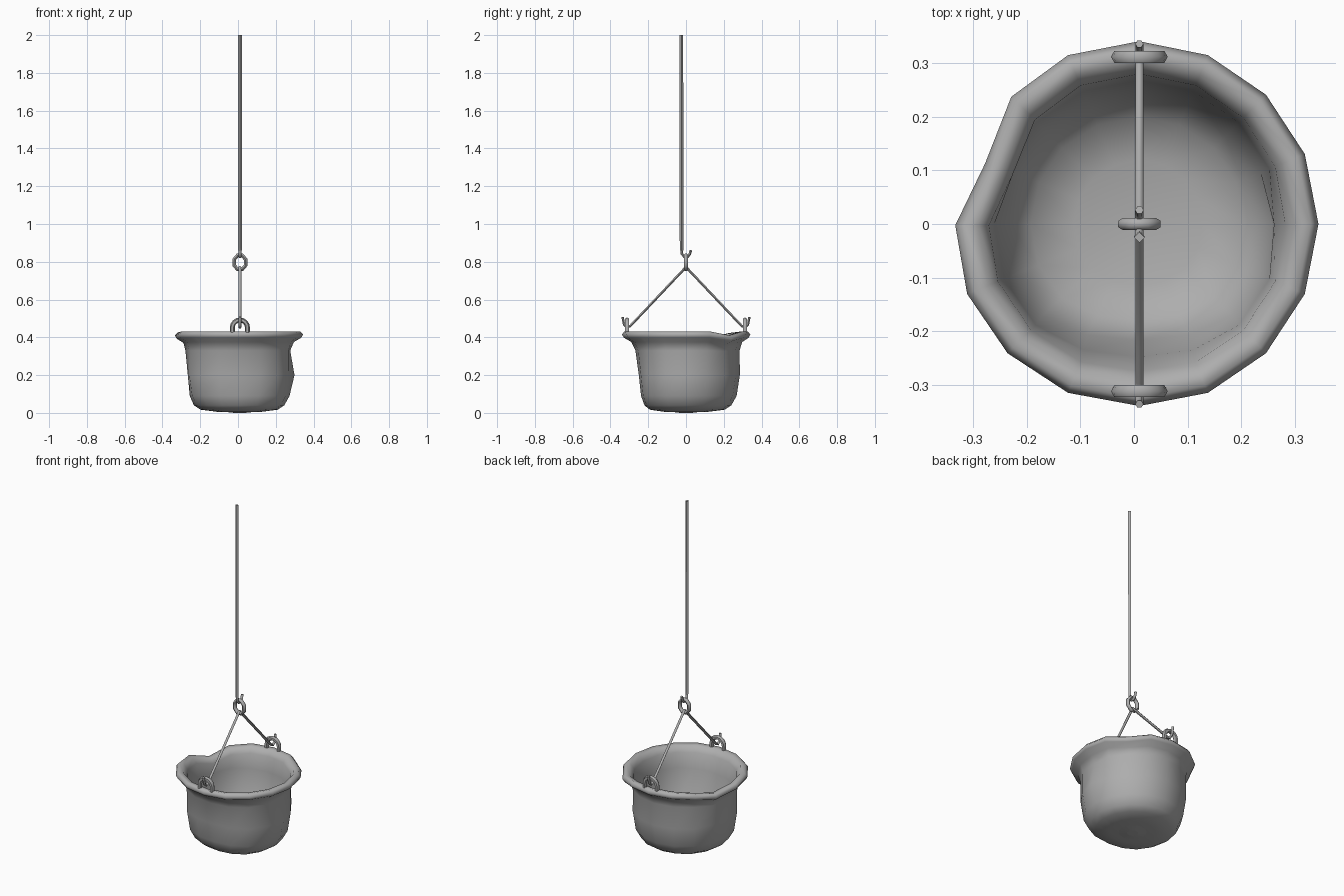
import bpy
import bmesh
import math
from mathutils import Vector

cube = bpy.data.objects.get("Cube")
if cube:
    bpy.data.objects.remove(cube, do_unlink=True)

iron = bpy.data.materials.new("grey iron")
iron.use_nodes = True
GREY = (0.42, 0.42, 0.42, 1)
iron.diffuse_color = GREY
iron.node_tree.nodes["Principled BSDF"].inputs["Base Color"].default_value = GREY
CX = 0.01


def link(name, data):
    ob = bpy.data.objects.new(name, data)
    bpy.context.collection.objects.link(ob)
    data.materials.append(iron)
    return ob


def smooth(ob, degrees):
    bpy.ops.object.select_all(action='DESELECT')
    ob.select_set(True)
    bpy.context.view_layer.objects.active = ob
    bpy.ops.object.shade_smooth_by_angle(angle=math.radians(degrees))


def rod(name, points, radius, resolution=1, closed=False):
    """Round bar swept along a path, turned into a mesh."""
    curve = bpy.data.curves.new(name, 'CURVE')
    curve.dimensions = '3D'
    curve.bevel_depth = radius
    curve.bevel_resolution = resolution
    curve.use_fill_caps = True
    spline = curve.splines.new('POLY')
    spline.points.add(len(points) - 1)
    for p, co in zip(spline.points, points):
        p.co = (*co, 1)
    spline.use_cyclic_u = closed
    ob = link(name, curve)
    bpy.ops.object.select_all(action='DESELECT')
    ob.select_set(True)
    bpy.context.view_layer.objects.active = ob
    bpy.ops.object.convert(target='MESH')
    ob = bpy.context.view_layer.objects.active
    smooth(ob, 60)
    return ob


# Cauldron: double-walled lathe with a flared lip
profile = [(0, 0.004), (0.12, 0.006), (0.205, 0.017), (0.24, 0.04), (0.268, 0.09),
           (0.285, 0.2), (0.284, 0.33), (0.297, 0.375), (0.332, 0.398), (0.341, 0.415),
           (0.326, 0.432), (0.3, 0.427), (0.28, 0.395), (0.268, 0.31), (0.25, 0.13),
           (0.2, 0.06), (0.12, 0.04), (0, 0.034)]
bm = bmesh.new()
verts = [bm.verts.new((r, 0, z)) for r, z in profile]
edges = [bm.edges.new(pair) for pair in zip(verts, verts[1:])]
bmesh.ops.spin(bm, geom=verts + edges, cent=(0, 0, 0), axis=(0, 0, 1),
               angle=math.tau, steps=16, use_duplicate=False)
bmesh.ops.remove_doubles(bm, verts=bm.verts, dist=0.0005)
bmesh.ops.recalc_face_normals(bm, faces=bm.faces)

# Hammered dents: centre, reach, push
dents = [((-0.3, 0.13, 0.42), 0.17, (0.034, -0.018, -0.04)),
         ((0.24, 0.24, 0.42), 0.14, (0, 0, -0.022)),
         ((0, -0.29, 0.17), 0.28, (0, 0.036, 0)),
         ((-0.28, 0.05, 0.18), 0.18, (0.018, 0, 0)),
         ((0.28, 0, 0.32), 0.1, (-0.012, 0, 0)),
         ((0.28, 0, 0.19), 0.1, (0.01, 0, 0))]
for v in bm.verts:
    start = v.co.copy()
    for centre, reach, push in dents:
        d = (start - Vector(centre)).length / reach
        if d < 1:
            v.co += Vector(push) * (1 - d * d) ** 2
    v.co.x += CX * (1 - abs(start.x) / 0.5)
mesh = bpy.data.meshes.new("cauldron")
bm.to_mesh(mesh)
bm.free()
smooth(link("cauldron", mesh), 75)

# Lugs on the lip and the hooked bail arms, front and back
for side, y in (("front", -1), ("back", 1)):
    arch = [(CX + 0.04 * math.cos(a), y * 0.312, 0.452 + 0.04 * math.sin(a))
            for a in (math.pi * i / 8 for i in range(9))]
    arch = [(arch[0][0], y * 0.312, 0.41)] + arch + [(arch[-1][0], y * 0.312, 0.41)]
    rod(side + "_lug", arch, 0.013)
    rod(side + "_bail_arm",
        [(CX, 0, 0.772), (CX, y * 0.295, 0.46), (CX, y * 0.312, 0.452),
         (CX, y * 0.328, 0.467), (CX, y * 0.336, 0.508)], 0.0075)

# Hanging ring
rod("hanging_ring",
    [(CX + 0.033 * math.cos(a), 0, 0.797 + 0.04 * math.sin(a))
     for a in (math.tau * (i + 0.5) / 8 for i in range(8))], 0.0115, closed=True)

# Long suspension rod with a hook at its foot
rod("suspension_rod", [(CX, -0.025, 2.0), (CX, -0.023, 0.86)], 0.01, 0)
rod("suspension_hook",
    [(CX, -0.023, 0.87), (CX, -0.022, 0.842), (CX, -0.008, 0.825),
     (CX, 0.008, 0.825), (CX, 0.02, 0.84), (CX, 0.026, 0.862)], 0.008)

# Small foot that the cauldron rests on
bpy.ops.mesh.primitive_cone_add(vertices=16, radius1=0.03, radius2=0.09,
                                depth=0.007, location=(CX, 0, 0.0035))
foot = bpy.context.object
foot.name = "bottom_boss"
foot.data.materials.append(iron)
